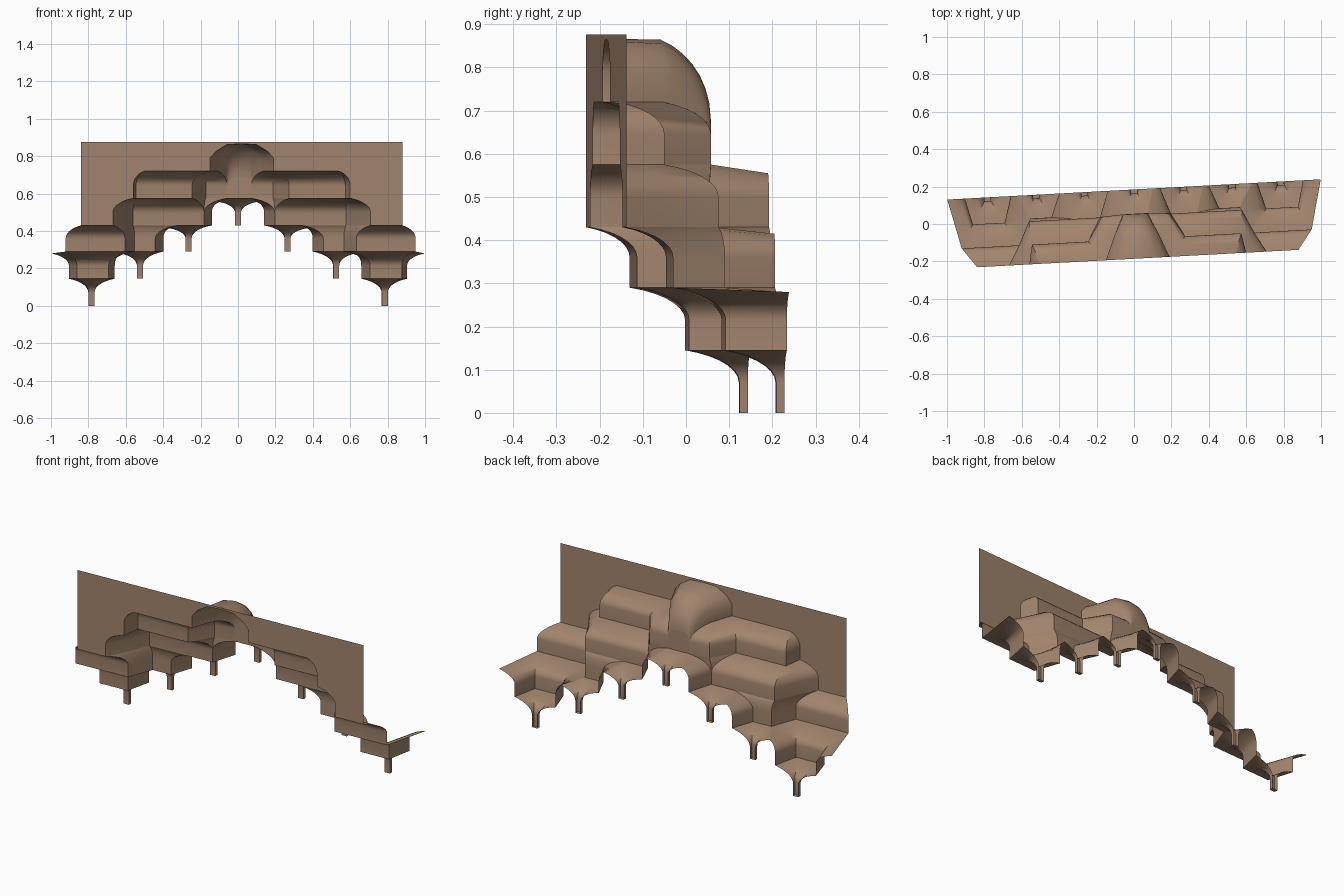
import bpy, bmesh, math

if "Cube" in bpy.data.objects:
    bpy.data.objects.remove(bpy.data.objects["Cube"])

STEP, WALL = 0.145, 0.07          # tier height, height of its upright part
BACK, FRONT = 0.185, -0.185       # cut planes of the vault
Z = [0, 0.145, 0.29, 0.43, 0.575, 0.72, 0.865]

clay = bpy.data.materials.new("warm brown clay")
clay.diffuse_color = (0.36, 0.235, 0.155, 1)
clay.use_nodes = True
clay.node_tree.nodes["Principled BSDF"].inputs["Base Color"].default_value = clay.diffuse_color


def flare(a, b, n=7, end=math.radians(68)):
    """Hollow curve from a to b: starts upright, leans outward."""
    pts = []
    for i in range(n + 1):
        t = end * i / n
        u = (1 - math.cos(t)) / (1 - math.cos(end))
        v = math.sin(t) / math.sin(end)
        pts.append((a[0] + (b[0] - a[0]) * u, a[1] + (b[1] - a[1]) * u,
                    a[2] + (b[2] - a[2]) * v))
    return pts


class Part:
    """Collects faces of the right half; a mirror modifier makes the left."""

    def __init__(self, name):
        self.name, self.bm, self.seen = name, bmesh.new(), {}

    def face(self, pts):
        vs = []
        for p in pts:
            k = tuple(round(c, 5) for c in p)
            if k not in self.seen:
                self.seen[k] = self.bm.verts.new(k)
            if self.seen[k] not in vs:
                vs.append(self.seen[k])
        if len(vs) > 2 and not self.bm.faces.get(vs):
            self.bm.faces.new(vs)

    def strips(self, columns):
        for c, d in zip(columns, columns[1:]):
            for i in range(len(c) - 1):
                self.face((c[i], d[i], d[i + 1], c[i + 1]))

    def tier(self, z, low, high):
        """Upright wall over plan points 'low', flaring to points 'high'."""
        cols = []
        for (x, y), h in zip(low, high):
            cols.append([(x, y, z)] + flare((x, y, z + WALL), h))
        self.strips(cols)

    def finish(self):
        bm = self.bm
        bmesh.ops.recalc_face_normals(bm, faces=bm.faces)
        me = bpy.data.meshes.new(self.name)
        bm.to_mesh(me)
        bm.free()
        me.materials.append(clay)
        ob = bpy.data.objects.new(self.name, me)
        bpy.context.collection.objects.link(ob)
        # the whole vault stands slightly turned
        ob.rotation_euler.z = math.radians(3.1)
        ob.location = (0.01, 0, 0)
        for o in bpy.context.selected_objects:
            o.select_set(False)
        bpy.context.view_layer.objects.active = ob
        ob.select_set(True)
        bpy.ops.object.shade_smooth_by_angle(angle=math.radians(40))
        ob.modifiers.new("mirror", 'MIRROR').use_clip = True


def at(z, *pts):
    return [(x, y, z) for x, y in pts]


# Plan corners of the tiers, from the middle outward
t1 = [(0.66, BACK), (0.70, 0.045), (0.87, 0.045), (0.905, BACK)]
A2, B2, C2, D2, E2 = (0.40, BACK), (0.45, 0.06), (0.56, 0.06), (0.62, -0.08), (0.937, -0.08)
A3, B3, C3, D3, E3, G3 = ((0.14, BACK), (0.19, 0.045), (0.57, 0.045), (0.63, -0.08),
                          (0.69, FRONT), (0.86, FRONT))
S3 = (0.33, 0.045)
B4, M4, C4, D4, K4, E4 = ((0.065, 0.055), (0.18, 0.048), (0.26, -0.08), (0.56, -0.08),
                          (0.57, -0.13), (0.58, FRONT))
M5, C5, D5 = (0.12, -0.06), (0.17, FRONT), (0.52, FRONT)
# Arch crowns on the back plane between pendants
crown1, crown2, crown3 = (0.63, BACK, 0.28), (0.37, BACK, 0.415), (0.10, BACK, 0.555)

# Tiers
p = Part("tier_1")
p.tier(Z[1], [t1[0], t1[1], t1[1], t1[2], t1[3]],
       [crown1] + at(Z[2], C2, D2, E2) + [(1.0, BACK, 0.28)])
p.finish()
p = Part("tier_2")
p.tier(Z[2], [A2, B2, C2, D2, D2, E2], [crown2] + at(Z[3], S3, C3, D3, E3, G3))
p.finish()
p = Part("tier_3")
p.tier(Z[3], [A3, B3, B3, B3, C3, D3, E3], [crown3] + at(Z[4], B4, M4, C4, D4, K4, E4))
p.finish()
p = Part("tier_4")
p.tier(Z[4], [B4, M4, C4, D4, K4, E4], at(Z[5], M5, M5, C5, D5, D5, D5))
p.finish()

# Pendants: square stems at the back that flare into the tier above
pendants = [
    ("outer_pendant", 0.785, 0, at(Z[1], *t1)),
    ("middle_pendant", 0.525, 1, at(Z[2], A2, B2, C2) + [crown1]),
    ("inner_pendant", 0.265, 2, at(Z[3], A3, B3, S3) + [crown2]),
    ("centre_pendant", 0, 3, at(Z[4], (0, 0.055), B4) + [crown3]),
]
for name, cx, k, high in pendants:
    w = 0.016
    low = [(cx - w, BACK), (cx - w, 0.166), (cx + w, 0.166), (cx + w, BACK)]
    if cx == 0:
        low = [(0, 0.166)] + low[2:]
    p = Part(name)
    p.tier(Z[k], low, high)
    foot = at(Z[k], *low)
    p.face(foot if cx else foot + [(0, BACK, Z[k])])
    p.finish()

# Central hood: small arch growing into the large front arch
small = [(0.065, 0.645), (0.062, 0.66), (0.05, 0.677), (0.03, 0.687), (0, 0.69)]
middle = [(0.12, 0.72), (0.12, 0.785), (0.10, 0.825), (0.06, 0.855), (0, 0.865)]
front = [(0.17, 0.72), (0.17, 0.79), (0.14, 0.825), (0.08, 0.862), (0, 0.866)]
p = Part("central_hood")
p.strips([flare((a[0], 0.055, a[1]), (b[0], -0.06, b[1])) + [(c[0], FRONT, c[1])]
          for a, b, c in zip(small, middle, front)])
p.finish()

# Flat arched panel at the back of the hood
p = Part("arched_panel")
p.face([(0, 0.055, Z[4]), (0.065, 0.055, Z[4])] + [(x, 0.055, z) for x, z in small])
p.finish()

# Front wall with the stepped opening cut out
p = Part("front_wall")
outline = at(0.876, (0, FRONT), G3) + at(Z[3], G3, E3)
outline += flare((*E3, Z[3] + WALL), (*E4, Z[4]))
outline += flare((*E4, Z[4] + WALL), (*D5, Z[5]))
outline += [(x, FRONT, z) for x, z in front]
p.face(outline)
p.finish()
